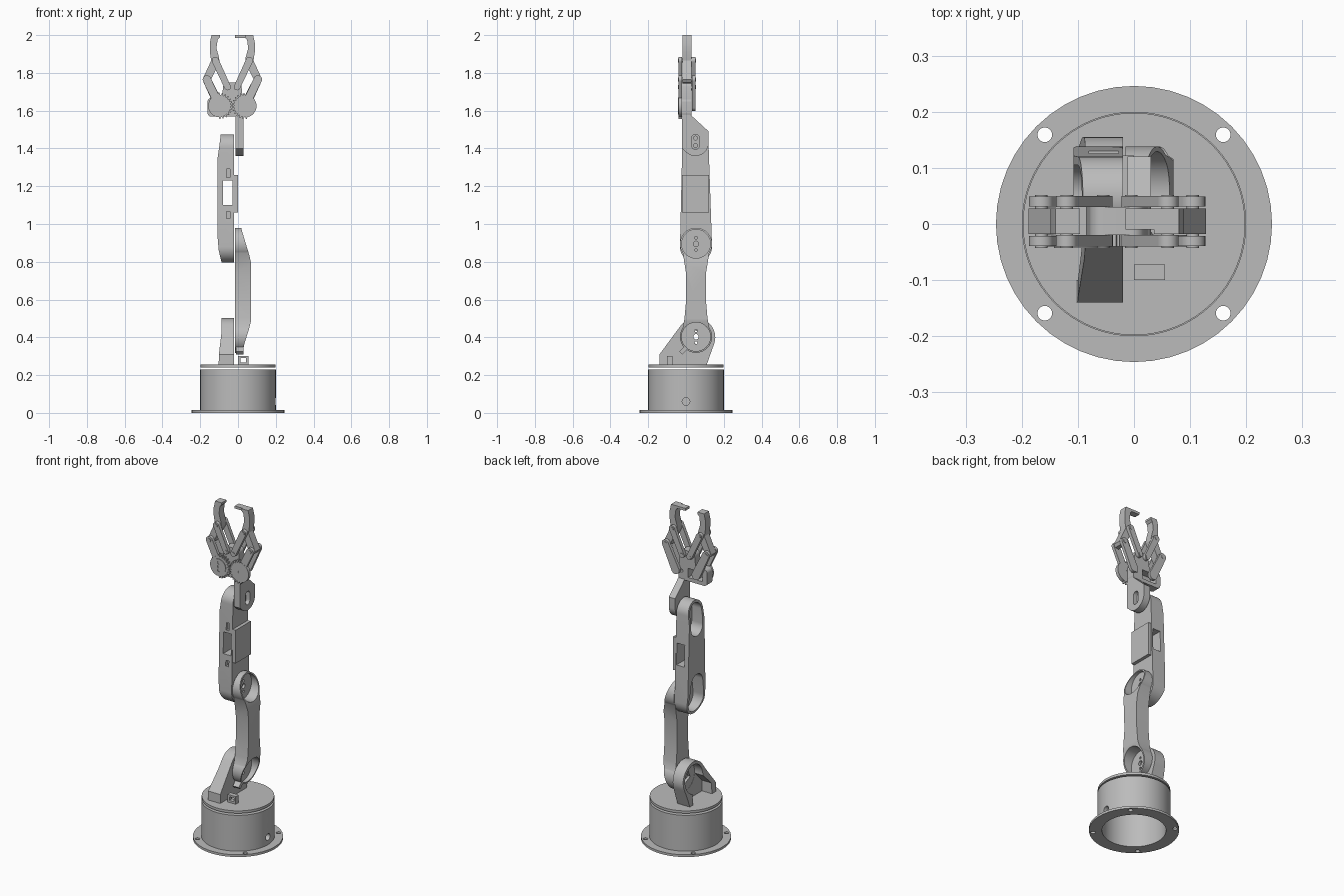
import bpy, bmesh, math
from mathutils import Vector
from mathutils.geometry import convex_hull_2d

if "Cube" in bpy.data.objects:
    bpy.data.objects.remove(bpy.data.objects["Cube"])

grey = bpy.data.materials.new("plain grey")
grey.use_nodes = True
grey.diffuse_color = (0.5, 0.5, 0.5, 1)
grey.node_tree.nodes["Principled BSDF"].inputs["Base Color"].default_value = (0.5, 0.5, 0.5, 1)


def prism(name, pts, axis, lo, hi):
    """Extrude a 2D outline along x (pts = y,z), y (pts = x,z) or z (pts = x,y)."""
    place = {"x": lambda a, b, d: (d, a, b),
             "y": lambda a, b, d: (a, d, b),
             "z": lambda a, b, d: (a, b, d)}[axis]
    bm = bmesh.new()
    n = len(pts)
    rings = [[bm.verts.new(place(a, b, d)) for a, b in pts] for d in (lo, hi)]
    bm.faces.new(rings[0])
    bm.faces.new(rings[1])
    for i in range(n):
        j = (i + 1) % n
        bm.faces.new((rings[0][i], rings[0][j], rings[1][j], rings[1][i]))
    bmesh.ops.recalc_face_normals(bm, faces=bm.faces)
    mesh = bpy.data.meshes.new(name)
    bm.to_mesh(mesh)
    bm.free()
    mesh.materials.append(grey)
    ob = bpy.data.objects.new(name, mesh)
    bpy.context.collection.objects.link(ob)
    return ob


def arc(a, b, r, start=0, end=360, n=48):
    full = end - start == 360
    steps = n if full else n + 1
    angles = [math.radians(start + (end - start) * i / n) for i in range(steps)]
    return [(a + r * math.cos(t), b + r * math.sin(t)) for t in angles]


def hull(*groups):
    pts = [p for g in groups for p in g]
    return [pts[i] for i in convex_hull_2d([Vector(p) for p in pts])]


def rect(a0, a1, b0, b1):
    return [(a0, b0), (a1, b0), (a1, b1), (a0, b1)]


def disc(name, a, b, r, axis, lo, hi):
    return prism(name, arc(a, b, r), axis, lo, hi)


def carve(ob, *tools, op="DIFFERENCE"):
    """Apply booleans, then discard the tools."""
    for t in tools:
        t.hide_render = True
        m = ob.modifiers.new("carve", "BOOLEAN")
        m.operation, m.solver, m.object = op, "EXACT", t
    dg = bpy.context.evaluated_depsgraph_get()
    mesh = bpy.data.meshes.new_from_object(ob.evaluated_get(dg))
    ob.modifiers.clear()
    ob.data = mesh
    for t in tools:
        bpy.data.objects.remove(t)
    return ob


# Base: hollow drum, drilled flange and turntable
flange = disc("base_flange", 0, 0, 0.246, "z", 0, 0.014)
carve(flange, disc("bore", 0, 0, 0.175, "z", -0.1, 0.1),
      *[disc("hole", sx * 0.159, sy * 0.159, 0.013, "z", -0.1, 0.1)
        for sx in (-1, 1) for sy in (-1, 1)])
drum = prism("base_drum", arc(0, 0, 0.2, n=96), "z", 0.014, 0.23)
carve(drum, disc("bore", 0, 0, 0.175, "z", -0.1, 0.21),
      disc("cable_hole", 0, 0.06, 0.02, "x", 0.1, 0.3))
prism("turntable", arc(0, 0, 0.198, n=96), "z", 0.241, 0.256)

# Shoulder bracket: tapered shell open on its outer side
JY = 0.053
bracket = prism("shoulder_bracket",
                hull(arc(JY, 0.4, 0.102), rect(-0.14, 0.11, 0.256, 0.31)), "x", -0.105, -0.02)
taper = prism("taper", [(-0.02, 0.2), (-0.105, 0.2), (-0.1, 0.32), (-0.088, 0.42),
                        (-0.085, 0.6), (0, 0.6), (0, 0.2)], "y", -0.3, 0.3)
carve(bracket, taper, op="INTERSECT")
carve(bracket, disc("pocket", JY, 0.4, 0.084, "x", -0.2, -0.035),
      prism("foot_pocket", [(-0.1, 0.2), (0.08, 0.2), (0.08, 0.36), (-0.02, 0.4), (-0.1, 0.32)],
            "x", -0.2, -0.036),
      prism("square_hole", arc(JY, 0.4, 0.045, 20, 380, n=4), "x", -0.2, 0))

# Cable clips beside the shoulder
clip = prism("cable_clip", rect(0, 0.055, 0.256, 0.302), "y", -0.1, -0.072)
carve(clip, prism("slot", rect(0.012, 0.043, 0.268, 0.29), "y", -0.2, 0))
prism("cable_guide", [(-0.035, 0.325), (-0.02, 0.31), (0.01, 0.34), (-0.005, 0.355)], "x", -0.01, 0.03)

# Upper arm: waisted bar with a cup at each joint
ZL, ZU = 0.403, 0.895
arm = prism("upper_arm",
            arc(JY, ZU, 0.085, -35, 215) + [(0, 0.74), (0.001, 0.6), (-0.008, 0.5)]
            + arc(JY, ZL, 0.085, 145, 395) + [(0.114, 0.5), (0.105, 0.6), (0.106, 0.74)],
            "x", -0.015, 0.07)
side = prism("side_taper", [(-0.015, 0.3), (-0.015, 1), (0.012, 1), (0.022, 0.96), (0.04, 0.9),
                            (0.06, 0.835), (0.07, 0.79), (0.07, 0.49), (0.06, 0.45),
                            (0.035, 0.37), (0.02, 0.3)], "y", -0.2, 0.3)
carve(arm, side, op="INTERSECT")
for z in (ZL, ZU):
    carve(arm, disc("cup", JY, z, 0.076, "x", 0, 0.2),
          disc("axle_hole", JY, z, 0.014, "x", -0.1, 0.1),
          *[disc("screw_hole", JY, z + d, 0.007, "x", -0.1, 0.1) for d in (-0.032, 0.032)])

# Forearm: shell with two outer pockets and a window through the middle
fore = prism("forearm", hull(arc(JY, 0.88, 0.085), arc(0.05, 1.405, 0.07),
                             rect(-0.018, 0.12, 1.0, 1.38)), "x", -0.108, -0.02)
side = prism("side_taper", [(0, 0.7), (-0.085, 0.7), (-0.088, 0.8), (-0.102, 0.86), (-0.108, 0.93),
                            (-0.108, 1.35), (-0.098, 1.42), (-0.088, 1.5), (0, 1.5)], "y", -0.2, 0.3)
carve(fore, side, op="INTERSECT")
carve(fore,
      prism("top_pocket", hull(arc(0.05, 1.405, 0.055), arc(0.05, 1.32, 0.055)), "x", -0.2, -0.035),
      prism("low_pocket", hull(arc(JY, 0.88, 0.07), arc(0.05, 0.98, 0.055)), "x", -0.2, -0.035),
      prism("window", rect(-0.08, -0.028, 1.1, 1.23), "y", -0.2, 0.3),
      *[prism("slot", rect(-0.062, -0.042, z0, z1), "y", -0.2, -0.005)
        for z0, z1 in ((1.245, 1.29), (1.03, 1.065))])
prism("forearm_pad", rect(-0.022, 0.122, 1.06, 1.26), "x", -0.02, 0)

# Wrist plate with an oblong recess
wrist = prism("wrist", hull(arc(0.05, 1.43, 0.07),
                            [(-0.022, 1.4), (-0.022, 1.58), (0.022, 1.58), (0.12, 1.49)]),
              "x", -0.012, 0.03)
carve(wrist, prism("recess", hull(arc(0.05, 1.415, 0.02), arc(0.05, 1.455, 0.02)), "x", 0.005, 0.1),
      *[disc("screw_hole", 0.05, z, 0.01, "x", -0.1, 0.1) for z in (1.415, 1.455)])

# Gripper palm: servo frame and raised hub
CX = -0.03
palm = prism("gripper_frame", hull(arc(-0.14, 1.59, 0.022), arc(-0.14, 1.645, 0.022),
                                   arc(0.008, 1.59, 0.022), arc(0.008, 1.645, 0.022)),
             "y", -0.02, 0.03)
carve(palm, prism("servo_slot", rect(-0.13, -0.035, 1.59, 1.645), "y", -0.015, 0.1),
      disc("pin_hole", 0.01, 1.62, 0.01, "y", -0.1, 0.1))
prism("gripper_hub", hull(rect(-0.085, 0.025, 1.655, 1.665), arc(-0.055, 1.725, 0.024),
                          arc(-0.005, 1.725, 0.024)), "y", -0.02, 0.03)


def cog(s):
    """Outline of a gear toothed only toward its partner; s = side."""
    pts = []
    for i in range(96):
        deg = -180 + i * 3.75
        phase = (i + (2 if s > 0 else 0)) % 4
        r = 0.06 if abs(deg) > 100 else (0.07 if phase < 2 else 0.058)
        t = math.radians(deg)
        pts.append((CX + s * 0.068 - s * r * math.cos(t), 1.625 + r * math.sin(t)))
    return pts


FRONT, BACK = (-0.04, -0.02), (0.03, 0.05)
finger_outline = [(-0.188, 1.765), (-0.178, 1.748), (-0.155, 1.745), (-0.143, 1.765),
                  (-0.098, 1.855), (-0.1, 1.88), (-0.114, 1.93), (-0.108, 1.975),
                  (-0.096, 1.988), (-0.096, 2), (-0.14, 2), (-0.149, 1.96),
                  (-0.149, 1.91), (-0.142, 1.865)]
for s, label in ((-1, "right"), (1, "left")):
    def X(x):
        return CX + s * (CX - x)

    gear_c, knuckle = (X(-0.098), 1.625), (X(-0.165), 1.765)
    hub_pin, finger_pin = (X(-0.055), 1.725), (X(-0.12), 1.865)
    gear = prism(label + "_gear", cog(s), "y", *FRONT)
    carve(gear, disc("hole", *gear_c, 0.01, "y", -0.1, 0.1))
    # Paired links in front of and behind the finger
    for layer, (lo, hi) in (("front", FRONT), ("back", BACK)):
        r = 0.022 if layer == "front" else 0.026
        prism(f"{label}_{layer}_drive_link", hull(arc(*gear_c, r), arc(*knuckle, 0.022)),
              "y", lo + 0.001, hi - 0.001)
        prism(f"{label}_{layer}_guide_link", hull(arc(*hub_pin, 0.017), arc(*finger_pin, 0.019)),
              "y", lo, hi)
    for p in (knuckle, hub_pin, finger_pin):
        disc(label + "_pin", *p, 0.011, "y", -0.043, 0.052)
    prism(label + "_finger", [(X(a), b) for a, b in finger_outline], "y", -0.018, 0.028)

# Servo horn on the driven gear and hooked fingertip
horn = disc("servo_horn", -0.098, 1.625, 0.045, "y", -0.043, -0.04)
carve(horn, *[disc("hole", -0.098, 1.625 + d, 0.009, "y", -0.1, 0.1) for d in (-0.022, 0, 0.022)])
prism("fingertip_hook", rect(-0.015, 0.06, 1.985, 2), "y", -0.01, 0.028)

# Smooth the round walls, keep edges crisp
bpy.ops.object.select_all(action="DESELECT")
for ob in bpy.context.scene.objects:
    if ob.type == "MESH":
        ob.select_set(True)
        bpy.context.view_layer.objects.active = ob
bpy.ops.object.shade_smooth_by_angle(angle=math.radians(25))
